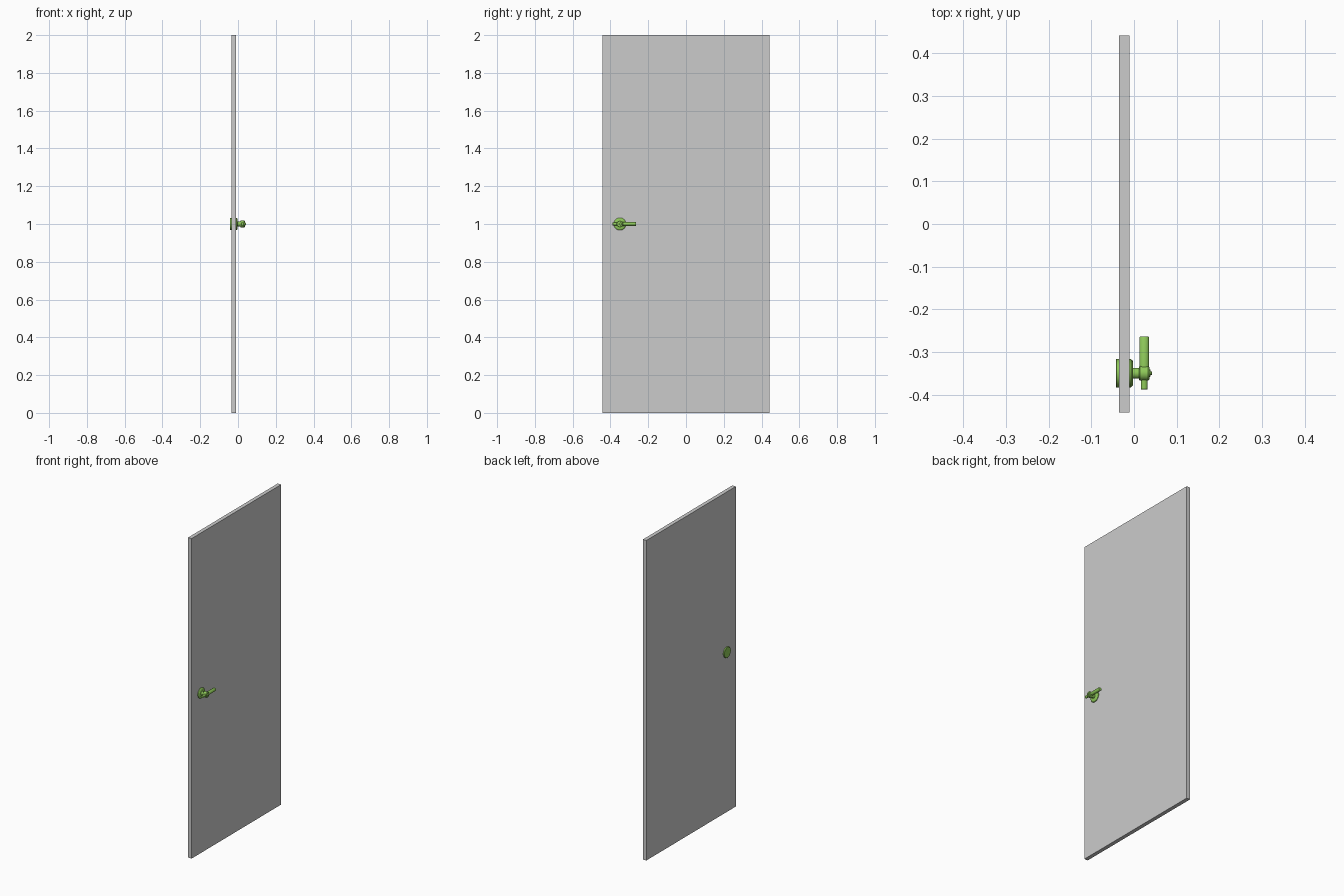
import bpy, bmesh, math
from mathutils import Matrix, Vector

if "Cube" in bpy.data.objects:
    bpy.data.objects.remove(bpy.data.objects["Cube"])

HANDLE_Y, HANDLE_Z = -0.35, 1.0
green = bpy.data.materials.new("green_metal")
green.diffuse_color = (0.27, 0.58, 0.10, 1)
green.use_nodes = True
green.node_tree.nodes["Principled BSDF"].inputs["Base Color"].default_value = green.diffuse_color


def finish(bm, name, mat=None):
    bmesh.ops.recalc_face_normals(bm, faces=bm.faces)
    me = bpy.data.meshes.new(name)
    bm.to_mesh(me)
    bm.free()
    ob = bpy.data.objects.new(name, me)
    bpy.context.collection.objects.link(ob)
    if mat:
        me.materials.append(mat)
        bpy.ops.object.select_all(action='DESELECT')
        ob.select_set(True)
        bpy.context.view_layer.objects.active = ob
        bpy.ops.object.shade_smooth_by_angle(angle=math.radians(35))
    return ob


def turned(name, profile, axis, segments=32, squash=1.0):
    """Closed turned solid; profile is (position along axis, radius)."""
    bm = bmesh.new()
    rings = []
    for a, r in profile:
        ring = []
        for i in range(segments):
            t = 2 * math.pi * i / segments
            c, s = r * math.cos(t), r * math.sin(t) * squash
            if axis == 'X':
                co = (a, HANDLE_Y + c, HANDLE_Z + s)
            else:
                co = (0.024 + c, a, HANDLE_Z + s)
            ring.append(bm.verts.new(co))
        rings.append(ring)
    for lo, hi in zip(rings, rings[1:]):
        for i in range(segments):
            j = (i + 1) % segments
            bm.faces.new((lo[i], lo[j], hi[j], hi[i]))
    bm.faces.new(rings[0])
    bm.faces.new(rings[-1])
    return finish(bm, name, green)


# door leaf
bm = bmesh.new()
bmesh.ops.create_cube(bm, size=1, matrix=Matrix.Translation((-0.023, 0, 1))
                      @ Matrix.Diagonal((0.024, 0.884, 2, 1)))
finish(bm, "door_leaf")

# rosettes on both faces
turned("back_rosette", [(-0.0425, 0.032), (-0.0415, 0.033), (-0.033, 0.033)], 'X')
turned("front_rosette", [(-0.013, 0.033), (-0.007, 0.033), (-0.0035, 0.030),
                         (-0.002, 0.026)], 'X')

# neck between rosette and lever
turned("neck", [(-0.004, 0.0125), (0.014, 0.0125)], 'X')

# hub with stepped button on its face
turned("hub", [(0.012, 0.016), (0.014, 0.0175), (0.033, 0.0175), (0.036, 0.015)], 'X')
turned("hub_button", [(0.035, 0.009), (0.039, 0.008), (0.039, 0.004),
                      (0.0415, 0.004), (0.0425, 0.003)], 'X', 24)

# lever grip and short tail
turned("lever_grip", [(-0.352, 0.0115), (-0.266, 0.0115), (-0.264, 0.010)], 'Y', 24, 0.85)
turned("lever_tail", [(-0.388, 0.007), (-0.387, 0.008), (-0.350, 0.008)], 'Y', 24)
